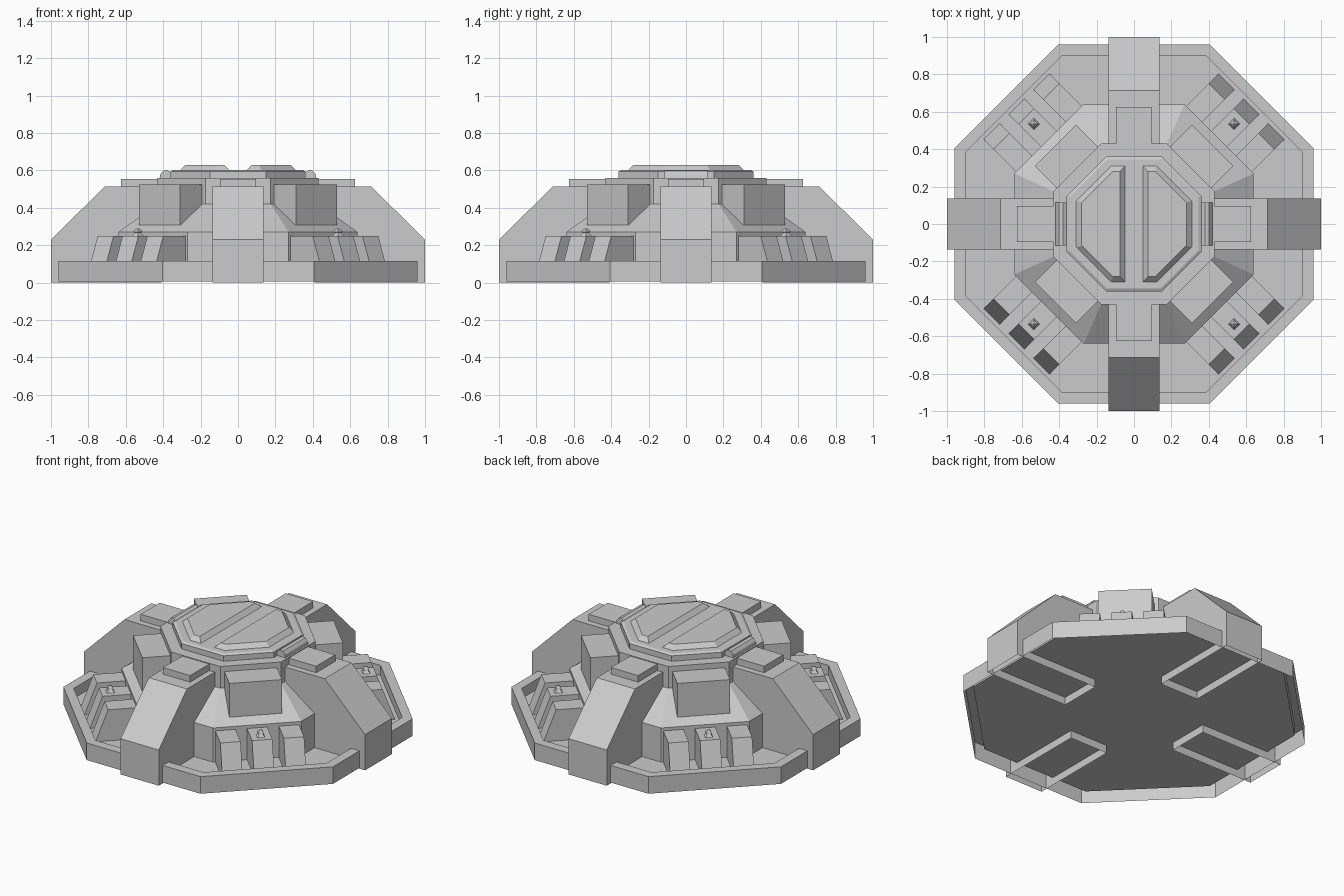
import bpy, bmesh
from math import radians, cos, sin

if "Cube" in bpy.data.objects:
    bpy.data.objects.remove(bpy.data.objects["Cube"])


def finish(name, bm):
    mesh = bpy.data.meshes.new(name)
    bm.to_mesh(mesh)
    bm.free()
    obj = bpy.data.objects.new(name, mesh)
    bpy.context.collection.objects.link(obj)
    return obj


def octagon(a, b):
    """Counter-clockwise octagon: a = flat distance, b = half flat length."""
    return [(a, -b), (a, b), (b, a), (-b, a), (-a, b), (-a, -b), (-b, -a), (b, -a)]


def loft(name, rings):
    """Skin a stack of (outline, z) rings and cap the last one."""
    bm = bmesh.new()
    loops = [[bm.verts.new((x, y, z)) for x, y in pts] for pts, z in rings]
    n = len(loops[0])
    for lo, hi in zip(loops, loops[1:]):
        for i in range(n):
            j = (i + 1) % n
            bm.faces.new((lo[i], lo[j], hi[j], hi[i]))
    bm.faces.new(loops[-1])
    return finish(name, bm)


def prism(name, profile, half, angle, shift=0.0, open_bottom=False):
    """Extrude an (outward, z) profile sideways and turn it about z."""
    bm = bmesh.new()
    c, s = cos(radians(angle)), sin(radians(angle))

    def side(t):
        return [bm.verts.new((r * c - t * s, r * s + t * c, z)) for r, z in profile]

    a, b = side(shift - half), side(shift + half)
    n = len(profile)
    bm.faces.new(a)
    bm.faces.new(b[::-1])
    for i in range(n):
        j = (i + 1) % n
        bm.faces.new((a[j], a[i], b[i], b[j]))
    bmesh.ops.recalc_face_normals(bm, faces=bm.faces)
    if open_bottom:
        low = [f for f in bm.faces if all(v.co.z < 1e-5 for v in f.verts)]
        bmesh.ops.delete(bm, geom=low, context='FACES_ONLY')
    return finish(name, bm)


FLOOR = 0.05

# Base tray: outer wall, rim and sunken floor, hollow underneath
loft("base_tray", [(octagon(0.96, 0.405), 0.005), (octagon(0.96, 0.405), 0.115),
                   (octagon(0.90, 0.385), 0.115), (octagon(0.90, 0.385), FLOOR)])

# Main body: wall, sloping roof and neck
loft("main_body", [(octagon(0.64, 0.27), FLOOR), (octagon(0.64, 0.27), 0.27),
                   (octagon(0.43, 0.175), 0.42), (octagon(0.43, 0.175), 0.56)])

# Top plate with a narrow bevelled border
loft("top_plate", [(octagon(0.36, 0.15), 0.56), (octagon(0.36, 0.15), 0.595),
                   (octagon(0.345, 0.143), 0.603)])

# Two bevelled hatch halves
for label, s in (("right", 1), ("left", -1)):
    outer = [(0.045, -0.312), (0.125, -0.312), (0.312, -0.125),
             (0.312, 0.125), (0.125, 0.312), (0.045, 0.312)]
    inner = [(0.075, -0.282), (0.113, -0.282), (0.28, -0.115),
             (0.28, 0.115), (0.113, 0.282), (0.075, 0.282)]
    outer = [(s * x, s * y) for x, y in outer]
    inner = [(s * x, s * y) for x, y in inner]
    loft(f"hatch_{label}", [(outer, 0.60), (inner, 0.63)])

# Hinge blocks on the left and right of the top plate
for angle in (0, 180):
    prism(f"hinge_block_{angle}", [(0.35, 0.555), (0.42, 0.555), (0.415, 0.58),
                                   (0.40, 0.598), (0.38, 0.602), (0.35, 0.585)], 0.115, angle)

# Four buttresses with a raised cap where they meet the neck
for angle in (0, 90, 180, 270):
    prism(f"buttress_{angle}", [(0.41, 0), (1.0, 0), (1.0, 0.23), (0.713, 0.513),
                                (0.41, 0.513)], 0.136, angle, open_bottom=True)
    prism(f"buttress_cap_{angle}", [(0.41, 0.50), (0.625, 0.50), (0.625, 0.555),
                                    (0.41, 0.555)], 0.097, angle)

# Diagonal corners: housing box, three ribs and a small beacon
for angle in (45, 135, 225, 315):
    prism(f"housing_{angle}", [(0.41, 0.308), (0.594, 0.308), (0.594, 0.525),
                               (0.41, 0.525)], 0.156, angle)
    for k in (-1, 0, 1):
        prism(f"rib_{angle}_{k + 1}", [(0.63, FLOOR), (0.887, FLOOR), (0.813, 0.25),
                                       (0.63, 0.25)], 0.06, angle, k * 0.188)
    x, y = 0.757 * cos(radians(angle)), 0.757 * sin(radians(angle))

    def square(r):
        return [(x + r, y), (x, y + r), (x - r, y), (x, y - r)]

    loft(f"beacon_{angle}", [(square(0.032), 0.25), (square(0.014), 0.268),
                             (square(0.024), 0.27), (square(0.02), 0.28),
                             (square(0.005), 0.29)])
